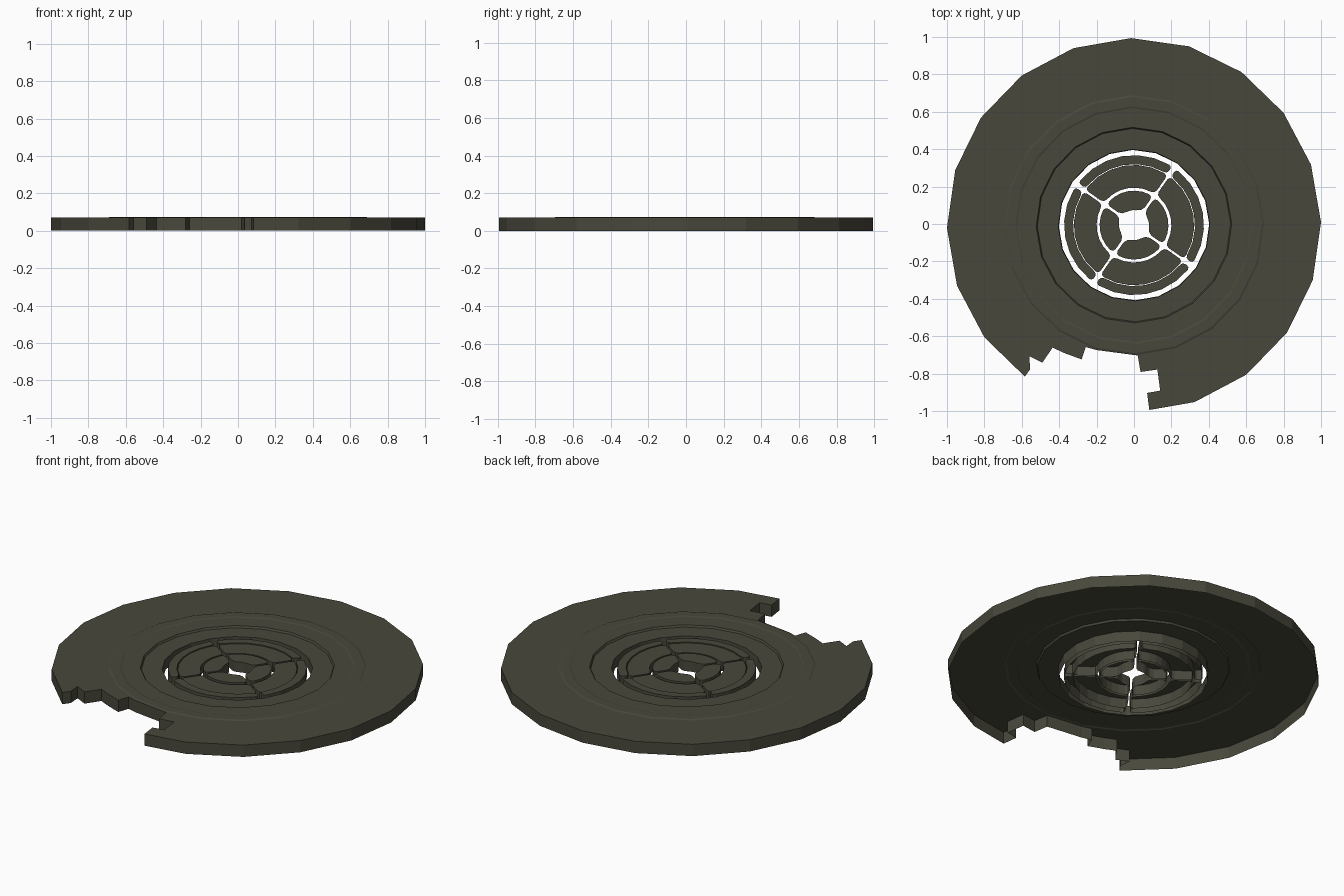
import bpy, bmesh, math

if "Cube" in bpy.data.objects:
    bpy.data.objects.remove(bpy.data.objects["Cube"])

SIDES = 20
OFFSET = math.radians(0.9)
SHIFT_Y = -0.006   # the bite removes the front-most corner, so the axis sits forward

stone = bpy.data.materials.new("dark olive stone")
stone.diffuse_color = (0.066, 0.064, 0.045, 1)
stone.use_nodes = True
stone.node_tree.nodes["Principled BSDF"].inputs["Base Color"].default_value = stone.diffuse_color


def finish(name, bm):
    bmesh.ops.recalc_face_normals(bm, faces=bm.faces[:])
    mesh = bpy.data.meshes.new(name)
    bm.to_mesh(mesh)
    bm.free()
    mesh.materials.append(stone)
    obj = bpy.data.objects.new(name, mesh)
    obj.location.y = SHIFT_Y
    bpy.context.collection.objects.link(obj)
    return obj


def open_bottom(obj):
    """Remove the faces lying on the ground: every part is an open shell."""
    bm = bmesh.new()
    bm.from_mesh(obj.data)
    floor = [f for f in bm.faces if all(abs(v.co.z) < 1e-4 for v in f.verts)]
    bmesh.ops.delete(bm, geom=floor, context='FACES')
    bm.to_mesh(obj.data)
    bm.free()


def lathe(name, profile):
    """Spin a closed (radius, z) profile around z."""
    bm = bmesh.new()
    rows = []
    for i in range(SIDES):
        a = OFFSET + math.tau * i / SIDES
        rows.append([bm.verts.new((r * math.cos(a), r * math.sin(a), z)) for r, z in profile])
    n = len(profile)
    for i in range(SIDES):
        p, q = rows[i], rows[(i + 1) % SIDES]
        for j in range(n):
            k = (j + 1) % n
            bm.faces.new((p[j], q[j], q[k], p[k]))
    return finish(name, bm)


def prism(name, outline, z0, z1):
    bm = bmesh.new()
    low = [bm.verts.new((x, y, z0)) for x, y in outline]
    high = [bm.verts.new((x, y, z1)) for x, y in outline]
    bm.faces.new(low[::-1])
    bm.faces.new(high)
    n = len(low)
    for i in range(n):
        j = (i + 1) % n
        bm.faces.new((low[i], low[j], high[j], high[i]))
    return finish(name, bm)


def sector(start, r0, r1, gap, c0, c1):
    """Quarter ring outline with rounded corners; gap is half the slot width."""
    span = math.pi / 2

    def arc(r, inset):
        d = math.asin((gap + inset) / r)
        angles = [start + d + (span - 2 * d) * i / 6 for i in range(7)]
        return [(r * math.cos(a), r * math.sin(a)) for a in angles]

    def side(r, inset, at_end):
        d = math.asin((gap + inset) / r)
        a = start + span - d if at_end else start + d
        return (r * math.cos(a), r * math.sin(a))

    ends = [(r1 - 0.3 * c1, 0.3 * c1), (r1 - c1, 0), (r0 + c0, 0), (r0 + 0.3 * c0, 0.3 * c0)]
    return (arc(r1, c1) + [side(r, i, True) for r, i in ends]
            + arc(r0, c0)[::-1] + [side(r, i, False) for r, i in ends[::-1]])


# Outer disc with shallow stepped rings
disc = lathe("broken_disc", [
    (1.0, 0.0), (1.0, 0.070), (0.695, 0.070), (0.685, 0.074), (0.635, 0.074), (0.625, 0.071),
    (0.523, 0.071), (0.517, 0.060), (0.405, 0.060), (0.402, 0.0)])

# Broken-out bite at the front edge
bite = prism("bite_cutter", [
    (-0.585, -0.812), (-0.555, -0.77), (-0.56, -0.70), (-0.49, -0.735), (-0.435, -0.655),
    (-0.37, -0.685), (-0.28, -0.718), (-0.258, -0.652), (-0.20, -0.668), (0.02, -0.697),
    (0.035, -0.785), (0.125, -0.772), (0.14, -0.885), (0.07, -0.897), (0.082, -0.99),
    (0.09, -1.15), (-0.70, -1.15)], -0.2, 0.3)
bite.hide_render = True
mod = disc.modifiers.new("bite", 'BOOLEAN')
mod.operation = 'DIFFERENCE'
mod.solver = 'EXACT'
mod.object = bite
bpy.context.view_layer.objects.active = disc
disc.select_set(True)
bpy.ops.object.modifier_apply(modifier=mod.name)
bpy.data.objects.remove(bite)
open_bottom(disc)

# Separate inner pieces: rim, middle and core, four of each
for i in range(4):
    s = math.radians(55 + 90 * i)
    open_bottom(prism(f"rim_segment_{i}", sector(s, 0.326, 0.374, 0.013, 0.018, 0.018), 0, 0.060))
    open_bottom(prism(f"middle_segment_{i}", sector(s, 0.20, 0.322, 0.006, 0.022, 0.02), 0, 0.056))
    open_bottom(prism(f"core_petal_{i}", sector(s, 0.08, 0.184, 0.007, 0.03, 0.022), 0, 0.060))
